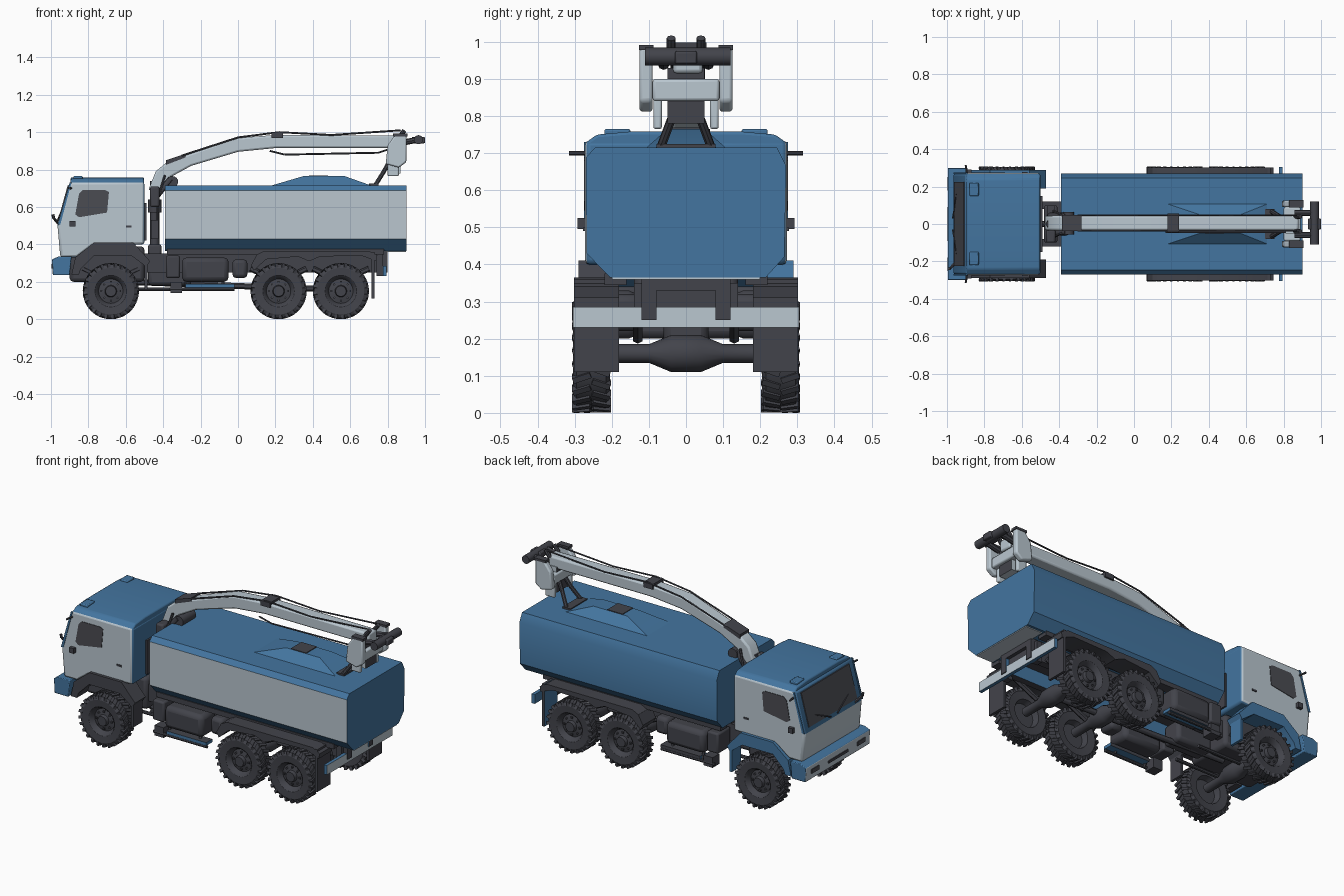
import bpy, bmesh, math
from mathutils import Vector, Matrix

old = bpy.data.objects.get("Cube")
if old:
    bpy.data.objects.remove(old, do_unlink=True)
made = []


def material(name, rgb):
    m = bpy.data.materials.new(name)
    m.use_nodes = True
    m.diffuse_color = (*rgb, 1)
    node = m.node_tree.nodes["Principled BSDF"]
    node.inputs["Base Color"].default_value = (*rgb, 1)
    node.inputs["Roughness"].default_value = 0.7
    return m


BLUE = material("body blue", (.057, .178, .35))
GREY = material("light grey", (.49, .57, .63))
DARK = material("charcoal", (.055, .057, .07))
GLASS = material("window glass", (.07, .072, .085))


def finish(name, bm, mats, rule=None, bevel=0):
    """Turn a bmesh into an object, colouring faces by an optional rule."""
    bmesh.ops.recalc_face_normals(bm, faces=bm.faces)
    bm.normal_update()
    if rule:
        for face in bm.faces:
            face.material_index = rule(face.normal, face.calc_center_median())
    mesh = bpy.data.meshes.new(name)
    bm.to_mesh(mesh)
    bm.free()
    for m in mats:
        mesh.materials.append(m)
    ob = bpy.data.objects.new(name, mesh)
    bpy.context.collection.objects.link(ob)
    if bevel:
        mod = ob.modifiers.new("bevel", "BEVEL")
        mod.width, mod.segments, mod.limit_method = bevel, 2, "ANGLE"
    made.append(ob)
    return ob


def prism(name, points, lo, hi, mats, axis="y", rule=None, bevel=0):
    """Extrude an outline in (x, z) along y, or in (y, z) along x."""
    bm = bmesh.new()
    place = (lambda p, d: (p[0], d, p[1])) if axis == "y" else (lambda p, d: (d, p[0], p[1]))
    a = [bm.verts.new(place(p, lo)) for p in points]
    b = [bm.verts.new(place(p, hi)) for p in points]
    bm.faces.new(a)
    bm.faces.new(b)
    for i in range(len(a)):
        j = (i + 1) % len(a)
        bm.faces.new((a[i], a[j], b[j], b[i]))
    return finish(name, bm, mats, rule, bevel)


def box(name, x, y, z, mats, bevel=0, rule=None):
    """Box from three (low, high) ranges."""
    outline = [(x[0], z[0]), (x[1], z[0]), (x[1], z[1]), (x[0], z[1])]
    return prism(name, outline, min(y), max(y), mats, bevel=bevel, rule=rule)


def both(name, x, y, z, mats, bevel=0, rule=None):
    """The same box on each side of the truck."""
    for side, s in (("right", -1), ("left", 1)):
        box(f"{side}_{name}", x, (s * y[0], s * y[1]), z, mats, bevel, rule)


def rod(name, points, radius, mat, sides=12):
    """Round bars joining consecutive points."""
    bm = bmesh.new()
    for p, q in zip(points, points[1:]):
        p, q = Vector(p), Vector(q)
        turn = (q - p).to_track_quat("Z", "Y").to_matrix().to_4x4()
        bmesh.ops.create_cone(bm, cap_ends=True, segments=sides, radius1=radius, radius2=radius,
                              depth=(q - p).length, matrix=Matrix.Translation((p + q) / 2) @ turn)
    return finish(name, bm, [mat])


def lathe(bm, profile, steps):
    """Spin (radius, y) points around the y axis."""
    verts = [bm.verts.new((r, y, 0)) for r, y in profile]
    edges = [bm.edges.new(pair) for pair in zip(verts, verts[1:])]
    bmesh.ops.spin(bm, geom=verts + edges, axis=(0, 1, 0), cent=(0, 0, 0),
                   steps=steps, angle=math.tau, use_merge=True)
    bmesh.ops.remove_doubles(bm, verts=bm.verts, dist=.0001)


# Wheels: turned tyre and hub, with staggered tread lugs and hub bolts
bm = bmesh.new()
lathe(bm, [(0, .045), (.028, .045), (.032, .025), (.065, .018), (.076, .04), (.085, .047), (.125, .05),
           (.143, .04), (.143, -.04), (.125, -.05), (.08, -.045), (.07, -.01), (0, -.01)], 48)
for i in range(48):
    side = 1 if i % 2 else -1
    spot = (Matrix.Rotation(math.tau * i / 48, 4, "Y") @ Matrix.Translation((.138, side * .026, 0))
            @ Matrix.Rotation(side * .35, 4, "X") @ Matrix.Diagonal((.023, .05, .016, 1)))
    bmesh.ops.create_cube(bm, size=1, matrix=spot)
for i in range(8):
    spot = (Matrix.Rotation(math.tau * i / 8, 4, "Y") @ Matrix.Translation((.05, .024, 0))
            @ Matrix.Diagonal((.01, .012, .01, 1)))
    bmesh.ops.create_cube(bm, size=1, matrix=spot)
wheel = finish("wheel", bm, [DARK])
AXLES = (-.68, .217, .55)
for n, x in enumerate(AXLES):
    for s in (-1, 1):
        ob = wheel if (n, s) == (0, 1) else wheel.copy()
        if ob is not wheel:
            bpy.context.collection.objects.link(ob)
        ob.location = (x, s * .255, .15)
        ob.rotation_euler.z = 0 if s > 0 else math.pi
    # Axle beam with a swollen differential
    bm = bmesh.new()
    lathe(bm, [(0, -.22), (.025, -.22), (.025, -.1), (.05, -.04), (.05, .04), (.025, .1), (.025, .22), (0, .22)], 16)
    axle = finish("axle", bm, [DARK])
    axle.location = (x, 0, .16)
    for s in (-1, 1):
        rod("leaf_spring", [(x - .15, s * .13, .27), (x, s * .13, .2), (x + .15, s * .13, .27)], .015, DARK, 6)

# Chassis, with blue inner rail faces
both("frame_rail", (-.92, .8), (.08, .12), (.25, .35), [DARK, BLUE], rule=lambda n, c: int(n.y * c.y < 0 and abs(n.y) > .5))
for x in (-.4, -.1, .38, .76):
    box("cross_member", (x - .02, x + .02), (-.08, .08), (.27, .35), [DARK])
box("engine", (-.9, -.5), (-.14, .14), (.2, .39), [DARK], .02)
box("gearbox", (-.48, -.25), (-.06, .06), (.18, .3), [DARK], .02)
rod("drive_shaft", [(-.6, 0, .2), (.2, 0, .17), (.55, 0, .16)], .016, DARK)
box("body_subframe", (-.38, .8), (-.12, .12), (.33, .366), [DARK])
both("tank_bearer", (-.38, .78), (.16, .22), (.345, .375), [DARK])

# Side equipment between the axles
both("fuel_tank", (-.3, -.05), (.13, .265), (.2, .33), [DARK], .025)
both("battery_box", (-.385, -.31), (.13, .25), (.22, .34), [DARK], .01)
both("air_tank", (-.03, .05), (.12, .22), (.22, .32), [DARK], .02)
both("side_step", (-.28, -.02), (.21, .268), (.17, .188), [BLUE, DARK], rule=lambda n, c: int(n.z > .5 or n.y > .5))
for s in (-1, 1):
    rod("step_rail", [(-.37, s * .258, .16), (-.02, s * .258, .16)], .009, DARK, 8)
    rod("steering_link", [(-.64, s * .09, .16), (-.36, s * .09, .16)], .01, DARK, 8)
    for x in (-.28, -.08):
        rod("step_hanger", [(x, s * .25, .16), (x, s * .2, .27)], .008, DARK, 6)
both("cab_step", (-.36, -.3), (.2, .265), (.14, .2), [DARK])

# Fenders and flaps, blue-lined on the left
front_arch = [(-.89, .24), (-.87, .33), (-.77, .41), (-.56, .41), (-.47, .31), (-.49, .28),
              (-.57, .34), (-.77, .34), (-.84, .27), (-.85, .24)]
rear_arch = [(.07, .29), (.1, .345), (.14, .365), (.7, .365), (.745, .34), (.74, .31),
             (.66, .34), (.44, .335), (.38, .31), (.32, .335), (.15, .32), (.085, .26)]
for s, side, tint in ((-1, "right", DARK), (1, "left", BLUE)):
    prism(side + "_front_fender", front_arch, *sorted((s * .19, s * .29)), [tint])
    prism(side + "_rear_fender", rear_arch, *sorted((s * .18, s * .302)), [DARK])
    box(side + "_front_mudflap", (-.5, -.485), (s * .2, s * .285), (.16, .31), [tint])
    box(side + "_rear_mudflap", (.715, .73), (s * .18, s * .302), (.11, .36), [DARK, tint],
        rule=lambda n, c: int(n.x < -.5))

# Rear bar, grey only towards the back
box("rear_bar", (.775, .795), (-.305, .305), (.23, .285), [BLUE, GREY], rule=lambda n, c: int(n.x > .5))
both("rear_bar_bracket", (.74, .775), (.1, .14), (.23, .35), [DARK])

# Cab: grey doors and lower nose, blue roof, back and windscreen frame
cab_outline = [(-.95, .33), (-.86, .33), (-.78, .39), (-.5, .4), (-.5, .735), (-.9, .735), (-.965, .5)]
prism("cab", cab_outline, -.272, .272, [BLUE, GREY], bevel=.014,
      rule=lambda n, c: int(abs(n.y) > .7 or (n.x < -.7 and c.z < .5)))
roof = [(-.268, .715), (-.268, .73), (-.24, .75), (-.15, .758), (.15, .758), (.24, .75), (.268, .73), (.268, .715)]
prism("cab_roof", roof, -.895, -.502, [BLUE], axis="x", bevel=.01)
pillar = [(-.965, .505), (-.95, .505), (-.89, .73), (-.9, .73)]
windscreen = [(-.963, .525), (-.957, .525), (-.903, .715), (-.911, .715)]
prism("windscreen", windscreen, -.225, .225, [GLASS])
window = [(-.87, .56), (-.85, .545), (-.7, .57), (-.69, .68), (-.71, .69), (-.83, .69), (-.85, .67)]
for s in (-1, 1):
    prism("side_window", window, *sorted((s * .268, s * .275)), [GLASS])
    prism("windscreen_pillar", pillar, *sorted((s * .268, s * .275)), [BLUE])
    rod("mirror_arm", [(-.89, s * .25, .7), (-.9, s * .315, .7)], .006, DARK, 6)
    rod("wiper", [(-.97, s * .03, .515), (-.945, s * .17, .575)], .004, DARK, 6)
both("door_mirror", (-.9, -.87), (.272, .292), (.495, .525), [DARK])
both("door_handle", (-.6, -.57), (.272, .277), (.49, .5), [DARK])
rod("nose_mirror", [(-.95, -.2, .5), (-.985, -.24, .54), (-.99, -.24, .56)], .008, DARK, 6)
box("cab_rear_panel", (-.5, -.49), (-.15, .15), (.42, .62), [DARK])
both("roof_lamp", (-.88, -.83), (.15, .22), (.745, .765), [BLUE], .005)

# Bumper: grey front face only
bumper = [(-.99, .235), (-.9, .235), (-.89, .335), (-.96, .335), (-.995, .32)]
prism("front_bumper", bumper, -.3, .3, [BLUE, GREY], bevel=.004, rule=lambda n, c: int(n.x < -.9))
both("headlamp", (-.998, -.985), (.18, .25), (.27, .295), [GLASS])
box("bumper_slot", (-.998, -.98), (-.09, .09), (.27, .285), [DARK])

# Body: long faceted hopper, grey on the right side only
section = [(-.205, .365), (.215, .365), (.265, .42), (.27, .665), (.245, .715),
           (-.245, .715), (-.27, .688), (-.268, .43)]
prism("hopper", section, -.39, .9, [BLUE, GREY], axis="x", rule=lambda n, c: int(n.y < -.9))
box("tail_underside", (.79, .898), (-.2, .2), (.36, .366), [GREY])
bm = bmesh.new()
base = [(.17, -.11), (.72, -.11), (.72, .11), (.17, .11)]
crown = [(.35, -.05), (.57, -.05), (.57, .05), (.35, .05)]
for x, y in base:
    bm.verts.new((x, y, .712))
for x, y in crown:
    bm.verts.new((x, y, .765))
bmesh.ops.convex_hull(bm, input=bm.verts)
finish("top_cover", bm, [BLUE])
box("cover_hatch", (.38, .48), (-.05, .05), (.764, .769), [DARK])

# Crane column
rod("crane_column", [(-.445, 0, .34), (-.445, 0, .74)], .025, DARK, 16)
box("crane_base", (-.48, -.41), (-.1, .1), (.34, .4), [DARK], .01)
rod("slew_collar", [(-.445, 0, .57), (-.445, 0, .64)], .036, DARK, 16)
both("control_valve", (-.465, -.425), (.04, .1), (.43, .53), [DARK])
box("hose_reel", (-.47, -.42), (-.1, -.03), (.6, .71), [DARK], .01)
for s in (-1, 1):
    rod("column_hose", [(-.43, s * .06, .45), (-.43, s * .07, .64), (-.39, s * .05, .77)], .007, DARK, 6)
    rod("lift_cylinder", [(-.45, s * .045, .64), (-.36, s * .045, .75)], .016, DARK)

# Boom
boom = [(-.48, .69), (-.44, .79), (-.38, .84), (-.24, .89), (-.02, .968), (.2, .985), (.88, .982),
        (.88, .915), (.2, .915), (0, .895), (-.25, .82), (-.36, .76), (-.4, .69)]
prism("crane_boom", boom, -.035, .045, [GREY], bevel=.01)
joint_cap = [(-.385, .825), (-.28, .865), (-.28, .885), (-.385, .85)]
prism("boom_joint_cap", joint_cap, -.038, .048, [DARK])
box("boom_clamp", (.18, .24), (-.045, .055), (.968, .998), [DARK])
rod("boom_pivot", [(-.35, -.055, .735), (-.35, .065, .735)], .03, DARK, 16)
for y in (-.037, .047):
    rod("upper_hose", [(-.3, y, .875), (0, y, .972), (.22, y, 1), (.5, y, .985), (.87, y, 1.01)], .005, DARK, 6)
rod("lower_hose", [(.17, -.045, .9), (.25, -.045, .88), (.75, -.045, .89), (.84, -.045, .92)], .005, DARK, 6)

# Boom head, support legs and tip roller
cheek = [(.79, .83), (.8, .93), (.84, .985), (.9, .985), (.9, .84), (.86, .81)]
for s in (-1, 1):
    prism("head_cheek", cheek, *sorted((s * .09, s * .125)), [GREY], bevel=.008)
    rod("rest_leg", [(.73, s * .07, .71), (.78, s * .04, .79), (.83, s * .02, .88)], .012, DARK, 8)
    rod("tip_lug", [(.86, s * .04, .97), (.89, s * .04, 1.01)], .012, DARK, 8)
    rod("tip_fork", [(.86, s * .06, .94), (.96, s * .06, .96)], .016, DARK, 8)
both("cheek_cap", (.83, .905), (.088, .127), (.978, .992), [DARK])
both("head_side_plate", (.8, .86), (.065, .088), (.765, .86), [GREY], .006)
box("head_cross_beam", (.8, .89), (-.09, .09), (.84, .9), [GREY], .008)
box("head_block", (.81, .87), (-.05, .05), (.78, .93), [GREY, DARK], rule=lambda n, c: int(abs(n.x) > .5))
box("rest_foot", (.7, .75), (-.08, .08), (.712, .725), [DARK])
rod("tip_roller", [(.965, -.11, .96), (.965, .12, .96)], .024, DARK, 16)
box("tip_hook", (.93, 1), (-.03, .03), (.94, .975), [DARK], .006)

# Smooth the round parts and keep edges sharp
bpy.ops.object.select_all(action="DESELECT")
for ob in made:
    ob.select_set(True)
bpy.context.view_layer.objects.active = wheel
bpy.ops.object.shade_smooth_by_angle(angle=math.radians(30))
